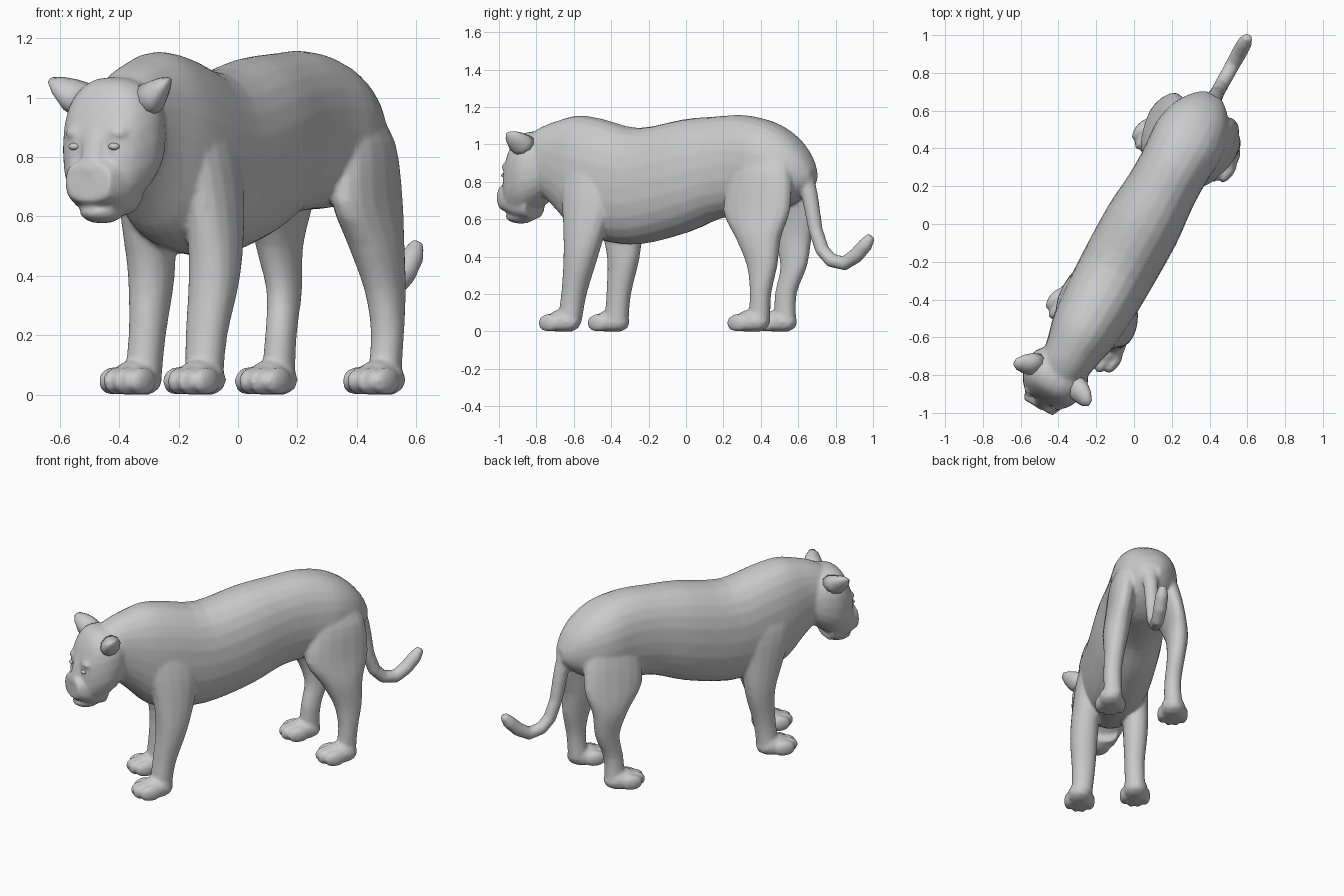
import bpy, bmesh
from math import sin, cos, pi, copysign
from mathutils import Vector as V

if "Cube" in bpy.data.objects:
    bpy.data.objects.remove(bpy.data.objects["Cube"])

# The cat stands diagonally: s = along spine (rearwards), t = sideways, z = up
D, R = V((0.483, 0.876, 0)), V((0.876, -0.483, 0))


def world(p):
    return V((0.03, 0, 0)) + D * p[0] + R * p[1] + V((0, 0, p[2]))


def finish(name, bm, voxel=0, soften=4, ratio=1.0):
    """make the object; optionally merge overlapping volumes into one skin"""
    bmesh.ops.recalc_face_normals(bm, faces=bm.faces)
    me = bpy.data.meshes.new(name)
    bm.to_mesh(me)
    bm.free()
    for p in me.polygons:
        p.use_smooth = True
    ob = bpy.data.objects.new(name, me)
    bpy.context.collection.objects.link(ob)
    if voxel:
        m = ob.modifiers.new("merge", 'REMESH')
        m.mode, m.voxel_size, m.use_smooth_shade = 'VOXEL', voxel, True
        m = ob.modifiers.new("soften", 'SMOOTH')
        m.factor, m.iterations = 0.5, soften
        m = ob.modifiers.new("reduce", 'DECIMATE')
        m.ratio = ratio
    return ob


def loft(bm, rings, n=16, power=2.0):
    """rings: (centre, u, v) in s,t,z space, skinned into a closed tube"""
    loops = []
    for c, u, v in rings:
        c, u, v = V(c), V(u), V(v)
        loop = []
        for i in range(n):
            a = 2 * pi * i / n
            x = copysign(abs(cos(a)) ** (2 / power), cos(a))
            y = copysign(abs(sin(a)) ** (2 / power), sin(a))
            loop.append(bm.verts.new(world(c + u * x + v * y)))
        loops.append(loop)
    for a, b in zip(loops, loops[1:]):
        for i in range(n):
            j = (i + 1) % n
            bm.faces.new((a[i], a[j], b[j], b[i]))
    bm.faces.new(loops[0])
    bm.faces.new(loops[-1])


def refine(rows, steps=3):
    """smooth in-between rows"""
    rows = [V(r) for r in rows]
    out = []
    for i in range(len(rows) - 1):
        a, b = rows[i], rows[i + 1]
        p, q = rows[max(i - 1, 0)], rows[min(i + 2, len(rows) - 1)]
        for k in range(steps):
            f = k / steps
            out.append(a + (b - p) * (f / 2) + (p * 2 - a * 5 + b * 4 - q) * (f * f / 2)
                       + (a * 3 - p - b * 3 + q) * (f ** 3 / 2))
    return out + [rows[-1]]


def spine(bm, rows, shift, power):
    """upright sections: s, top, bottom, half width"""
    loft(bm, [((s, shift, (t + b) / 2), (0, w, 0), (0, 0, (t - b) / 2))
              for s, t, b, w in refine(rows)], 24, power)


def leg(bm, rows):
    """level sections: (z, s, t, radius along s), radius along t"""
    a, b = refine([r[:4] for r in rows]), refine([(r[4], 0) for r in rows])
    loft(bm, [((s, t, z), (rs, 0, 0), (0, w[0], 0)) for (z, s, t, rs), w in zip(a, b)], 16, 2.2)


def blob(bm, c, rs, rt, rz, turn=0.0):
    """ellipsoid turned about z in s,t,z space, flattened at the ground"""
    new = bmesh.ops.create_icosphere(bm, subdivisions=2, radius=1)['verts']
    for v in new:
        a, b = v.co.x * rs, v.co.y * rt
        v.co = world((c[0] + a * cos(turn) - b * sin(turn),
                      c[1] + a * sin(turn) + b * cos(turn),
                      max(0.0, c[2] + v.co.z * rz)))


body = bmesh.new()

# torso and neck
spine(body, [(-.98, 1.03, .80, .10), (-.86, 1.095, .73, .13), (-.76, 1.13, .645, .15),
             (-.64, 1.155, .53, .18), (-.50, 1.135, .485, .196), (-.28, 1.088, .465, .205),
             (0, 1.135, .525, .207), (.20, 1.15, .60, .19), (.36, 1.157, .62, .188),
             (.52, 1.125, .63, .198), (.65, 1.055, .68, .165), (.74, .96, .74, .105),
             (.785, .87, .79, .05)], .014, 2.25)

# head: skull, boxy muzzle, nose bridge, brows and chin
spine(body, [(-.79, .98, .76, .10), (-.85, 1.05, .70, .158), (-.93, 1.07, .645, .175),
             (-1.0, 1.045, .62, .155), (-1.045, .97, .63, .125),
             (-1.07, .89, .68, .09)], 0, 2.4)
spine(body, [(-.92, .82, .60, .115), (-1.0, .82, .605, .118), (-1.06, .80, .63, .108),
             (-1.11, .78, .65, .085)], 0, 2.8)
loft(body, [((-1.02, 0, .96), (0, .05, 0), (.03, 0, .01)),
            ((-1.06, 0, .87), (0, .042, 0), (.03, 0, .02)),
            ((-1.092, 0, .77), (0, .04, 0), (.025, 0, .02))], 10)
blob(body, (-1.01, 0, .615), .085, .075, .04)
for sg in (1, -1):
    blob(body, (-1.04, sg * .075, .88), .035, .045, .025, sg * .4)

# legs: the front and rear pairs are posed mid-stride
leg(body, [(.05, -.615, .175, .065, .062), (.2, -.59, .17, .066, .07),
           (.4, -.545, .176, .093, .083), (.6, -.521, .165, .13, .083),
           (.8, -.52, .135, .155, .085), (1.0, -.54, .09, .11, .07)])
leg(body, [(.05, -.495, -.128, .065, .062), (.2, -.477, -.12, .066, .06),
           (.4, -.448, -.12, .09, .073), (.58, -.465, -.122, .125, .075),
           (.8, -.50, -.115, .155, .075), (1.0, -.53, -.07, .11, .06)])
leg(body, [(.05, .565, .215, .06, .055), (.2, .577, .222, .057, .054),
           (.35, .581, .211, .085, .062), (.5, .549, .195, .13, .077),
           (.65, .526, .172, .20, .077), (.85, .54, .14, .175, .085),
           (.98, .53, .09, .12, .07)])
leg(body, [(.05, .515, -.165, .06, .055), (.2, .522, -.157, .059, .05),
           (.35, .565, -.168, .075, .053), (.5, .55, -.178, .112, .064),
           (.65, .52, -.155, .185, .068), (.85, .51, -.105, .17, .075),
           (.98, .51, -.05, .12, .06)])

# paws, each a pad with four toes, turned a little towards the front
TURN = 0.14
for s, t in ((-.65, .18), (-.525, -.135), (.525, .222), (.48, -.168)):
    blob(body, (s, t, .052), .105, .078, .068, TURN)
    for k in (-1.5, -.5, .5, 1.5):
        fwd, side = -.084 + .015 * k * k, k * .042
        blob(body, (s + fwd * cos(TURN) - side * sin(TURN),
                    t + fwd * sin(TURN) + side * cos(TURN), .045),
             .068, .030, .05, TURN)

# tail: flows out of the rump, hangs down and hooks upward
path = [(.66, .96), (.72, .88), (.77, .72), (.805, .54), (.845, .435), (.90, .38),
        (.98, .364), (1.05, .405), (1.11, .465), (1.145, .51)]
radii = [.06, .056, .045, .039, .039, .039, .04, .042, .04, .024]
rings = []
for i, ((s, z), r) in enumerate(zip(path, radii)):
    a, b = path[max(i - 1, 0)], path[min(i + 1, len(path) - 1)]
    d = V((b[0] - a[0], b[1] - a[1])).normalized()
    rings.append(((s, .024, z), (0, r, 0), (d.y * r, 0, -d.x * r)))
loft(body, rings, 10)
finish("body", body, 0.010, 6, 0.3)

# broad thin ears and small eyes, mirrored
for side, sg in (("left", 1), ("right", -1)):
    bm = bmesh.new()
    loft(bm, [((-.915, sg * .11, .985), (.066, 0, .01), (0, .03 * sg, -.055)),
              ((-.93, sg * .165, 1.01), (.06, 0, .01), (0, .018 * sg, -.05)),
              ((-.945, sg * .20, 1.038), (.045, 0, .008), (0, .012 * sg, -.03)),
              ((-.955, sg * .226, 1.058), (.02, 0, .003), (0, .004 * sg, -.01))], 10)
    finish("ear_" + side, bm)
    bm = bmesh.new()
    blob(bm, (-1.062, sg * .076, .835), .02, .022, .013, sg * .5)
    finish("eye_" + side, bm)
